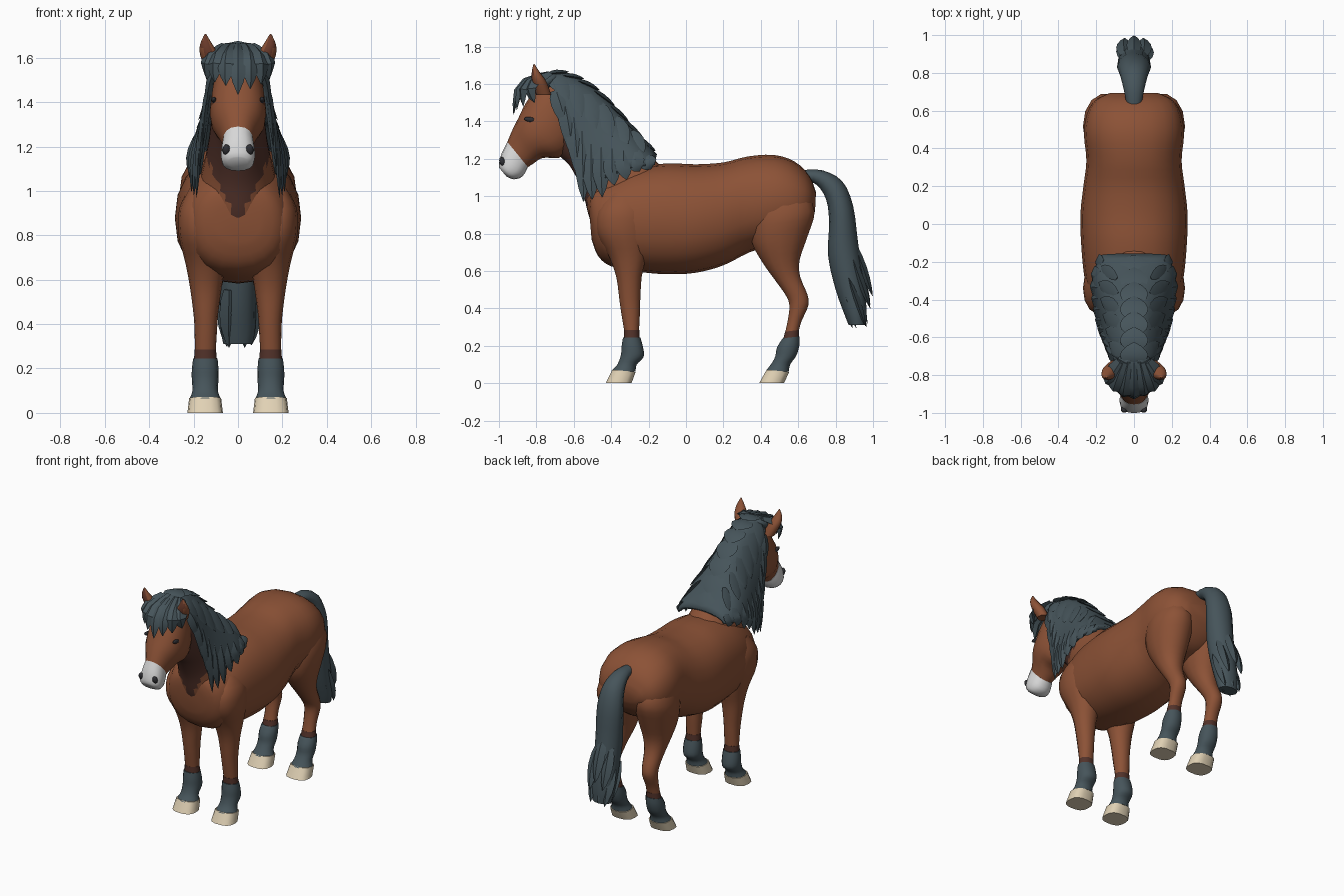
import bpy, bmesh, math
from mathutils import Vector


def mat(name, rgb):
    m = bpy.data.materials.new(name)
    m.diffuse_color = (*rgb, 1)
    return m


COAT = mat("chestnut coat", (0.262, 0.084, 0.037))
THROAT = mat("dark throat brown", (0.085, 0.032, 0.023))
HAIR = mat("slate hair", (0.061, 0.089, 0.103))
HOOF = mat("cream hoof", (0.75, 0.64, 0.46))
MUZZLE = mat("pale muzzle", (0.68, 0.68, 0.68))
DARK = mat("dark eye", (0.03, 0.03, 0.035))
EAR = mat("inner ear brown", (0.15, 0.045, 0.025))


def finish(name, bm, mats, angle=50):
    bmesh.ops.recalc_face_normals(bm, faces=bm.faces)
    me = bpy.data.meshes.new(name)
    bm.to_mesh(me)
    bm.free()
    for m in mats:
        me.materials.append(m)
    me.shade_smooth()
    me.set_sharp_from_angle(angle=math.radians(angle))
    ob = bpy.data.objects.new(name, me)
    bpy.context.collection.objects.link(ob)
    return ob


def spline(rows, f):
    """Catmull-Rom interpolation of equal-length tuples, f in 0..len-1."""
    i = max(0, min(int(f), len(rows) - 2))
    t = f - i
    p = [rows[max(0, min(k, len(rows) - 1))] for k in (i - 1, i, i + 1, i + 2)]
    return [b + 0.5 * t * (c - a + t * (2*a - 5*b + 4*c - d + t * (3*(b - c) + d - a)))
            for a, b, c, d in zip(*p)]


def skin(bm, rings):
    for a, b in zip(rings, rings[1:]):
        n = len(a)
        for k in range(n):
            bm.faces.new((a[k], a[(k + 1) % n], b[(k + 1) % n], b[k]))
    bm.faces.new(rings[0])
    bm.faces.new(rings[-1])


def loft(name, rows, mats, n=16, steps=3, power=2.0, side=1, rule=None):
    """rows: y,z of one edge, y,z of the opposite edge, half width, centre x."""
    bm = bmesh.new()
    rings = []
    rows = [(*r, 0) if len(r) == 5 else r for r in rows]
    for j in range((len(rows) - 1) * steps + 1):
        y1, z1, y2, z2, rx, cx = spline(rows, j / steps)
        ring = []
        for k in range(n):
            a = 2 * math.pi * k / n
            c, s = [math.copysign(abs(v) ** (2 / power), v) for v in (math.cos(a), math.sin(a))]
            ring.append(bm.verts.new((side * cx + rx * c,
                                      (y1 + y2) / 2 + s * (y1 - y2) / 2,
                                      (z1 + z2) / 2 + s * (z1 - z2) / 2)))
        rings.append(ring)
    skin(bm, rings)
    if rule:
        bmesh.ops.recalc_face_normals(bm, faces=bm.faces)
        for f in bm.faces:
            f.material_index = int(rule(f.calc_center_median(), f.normal))
    return finish(name, bm, mats)


def blob(name, loc, size, m, rot=0):
    bm = bmesh.new()
    bmesh.ops.create_uvsphere(bm, u_segments=14, v_segments=8, radius=1)
    ob = finish(name, bm, [m])
    ob.location, ob.scale, ob.rotation_euler = loc, size, (rot, 0, 0)


def lock(bm, pts, out, w, th=0.018):
    """Pointed hair lock with a diamond section along three points."""
    out = Vector(out).normalized()
    rings = []
    for j in range(6):
        f = j / 5 * 2
        c = Vector(spline(pts, f))
        d = Vector(spline(pts, min(f + .1, 2))) - Vector(spline(pts, max(f - .1, 0)))
        s = d.cross(out).normalized()
        u = s.cross(d).normalized()
        g = (0.6, 0.9, 1, 0.85, 0.5, 0.04)[j]
        rings.append([bm.verts.new(c + v) for v in (s*w*g, u*th*g, -s*w*g, -u*th*g)])
    skin(bm, rings)


# torso
loft("torso", [
    (-.52, .95, -.505, .77, .10), (-.505, 1.03, -.47, .68, .185), (-.42, 1.09, -.40, .625, .235),
    (-.28, 1.15, -.25, .595, .265), (-.10, 1.175, -.10, .583, .28), (.05, 1.17, .05, .59, .284),
    (.20, 1.18, .20, .63, .268), (.33, 1.212, .34, .70, .252), (.47, 1.22, .48, .74, .265),
    (.58, 1.185, .58, .77, .25), (.66, 1.11, .65, .84, .205), (.695, 1.02, .69, .92, .13)],
    [COAT], n=20, power=2.25)

# neck with a dark V on the throat
loft("neck", [
    (-.12, 1.15, -.45, .74, .20), (-.22, 1.24, -.515, .88, .165), (-.35, 1.36, -.555, 1.03, .135),
    (-.50, 1.50, -.62, 1.16, .118), (-.64, 1.59, -.68, 1.22, .105), (-.72, 1.61, -.72, 1.30, .09)],
    [COAT, THROAT], n=32, steps=5,
    rule=lambda c, n: abs(c.x) < .45 * (c.z - .84) and (n.y < 0 and n.z < .3))

# head, muzzle, eyes, nostrils
loft("head", [
    (-.70, 1.63, -.60, 1.34, .085), (-.78, 1.60, -.615, 1.25, .115), (-.855, 1.50, -.68, 1.205, .127),
    (-.895, 1.42, -.765, 1.205, .115), (-.93, 1.35, -.815, 1.175, .085),
    (-.955, 1.29, -.845, 1.155, .068)], [COAT], power=2.2)
loft("muzzle", [
    (-.955, 1.29, -.845, 1.155, .069), (-.985, 1.23, -.875, 1.105, .077),
    (-1.0, 1.175, -.92, 1.09, .07), (-.998, 1.15, -.96, 1.105, .045)], [MUZZLE], power=2.3)
for s in (-1, 1):
    blob("eye", (s * .109, -.835, 1.41), (.011, .032, .013), DARK, -.15)
    blob("nostril", (s * .052, -.982, 1.185), (.018, .016, .025), DARK, .3)
    loft("ear", [
        (-.80, 1.54, -.72, 1.54, .036, .105), (-.822, 1.61, -.745, 1.61, .042, .128),
        (-.825, 1.66, -.78, 1.66, .028, .143), (-.815, 1.708, -.808, 1.703, .004, .147)],
        [COAT, EAR], n=12, side=s, rule=lambda c, n: n.y < -.75)

# legs, socks and hooves
front = {
    "upper": [(-.40, 1.02, -.22, 1.0, .05, .17), (-.47, .92, -.20, .92, .085, .18),
              (-.475, .80, -.20, .80, .095, .172), (-.415, .68, -.21, .68, .09, .148),
              (-.375, .57, -.235, .57, .072, .145), (-.358, .45, -.243, .45, .056, .145),
              (-.348, .38, -.245, .38, .051, .145), (-.332, .285, -.25, .285, .047, .147)],
    "band": [(-.333, .285, -.249, .285, .048, .147), (-.333, .245, -.247, .245, .051, .147)],
    "sock": [(-.338, .245, -.243, .245, .055, .147), (-.345, .20, -.228, .19, .06, .148),
             (-.35, .15, -.225, .14, .06, .148), (-.368, .10, -.262, .10, .057, .148),
             (-.40, .066, -.268, .062, .07, .148)],
    "hoof": [(-.395, .072, -.268, .06, .072, .148), (-.43, 0, -.29, 0, .08, .148)]}
hind = {
    "upper": [(.37, 1.02, .64, 1.03, .08, .15), (.345, .88, .692, .92, .125, .145),
              (.35, .75, .655, .79, .117, .14), (.41, .64, .61, .66, .09, .138),
              (.475, .55, .612, .57, .066, .142), (.535, .465, .65, .475, .053, .146),
              (.552, .41, .655, .415, .05, .147), (.542, .33, .62, .335, .044, .147),
              (.53, .275, .605, .285, .045, .147)],
    "band": [(.529, .275, .606, .285, .046, .147), (.52, .24, .605, .25, .05, .147)],
    "sock": [(.516, .24, .608, .25, .054, .147), (.485, .19, .607, .20, .059, .148),
             (.475, .14, .59, .145, .058, .148), (.452, .10, .558, .10, .057, .148),
             (.425, .066, .552, .062, .07, .148)],
    "hoof": [(.43, .072, .553, .06, .072, .148), (.39, 0, .525, 0, .08, .148)]}
for label, leg in (("front", front), ("hind", hind)):
    for part, m in (("upper", COAT), ("band", THROAT), ("sock", HAIR), ("hoof", HOOF)):
        for s in (-1, 1):
            loft(f"{label}_leg_{part}", leg[part], [m], n=14, side=s,
                 power=2.7 if part == "hoof" else 2.1)

# mane: draped sheet from crest (y, z) to side edge (x, y, z)
drape = [(-.73, 1.655, .12, -.67, 1.48), (-.62, 1.635, .15, -.60, 1.27), (-.50, 1.57, .178, -.53, 1.08),
         (-.38, 1.455, .20, -.42, 1.10), (-.27, 1.33, .21, -.29, 1.15), (-.165, 1.215, .17, -.17, 1.165)]


def drape_point(s, t, lift=0):
    cy, cz, ex, ey, ez = spline(drape, s)
    a = abs(t) * math.pi / 2
    w = 1 - math.cos(a)
    x = (ex + lift) * math.sin(min(a, math.pi / 2))
    return Vector((math.copysign(x, t), cy + (ey - cy) * w, cz + (ez - cz) * w + lift * math.cos(a)))


bm = bmesh.new()
grid = [[bm.verts.new(drape_point(i / 3, k / 8)) for k in range(-8, 9)] for i in range(16)]
for a, b in zip(grid, grid[1:]):
    for k in range(16):
        bm.faces.new((a[k], a[k + 1], b[k + 1], b[k]))
sheet = finish("mane_sheet", bm, [HAIR])
mod = sheet.modifiers.new("thickness", "SOLIDIFY")
mod.thickness, mod.offset = .025, 0

bm = bmesh.new()
for i in range(7):                                   # crest tufts
    s = i * .68
    lock(bm, [drape_point(s, 0), drape_point(s + .5, 0, .012), drape_point(s + .95, 0, .028)],
         (0, -.4, 1), .075, .016)
for side in (-1, 1):
    for i in range(6):                               # upper side tufts
        s = .1 + i * .72
        lock(bm, [drape_point(s, side * .3), drape_point(s + .4, side * .45, .01),
                  drape_point(s + .75, side * .6, .02)], (side, 0, .8), .05, .014)
    for i in range(10):                              # jagged lower edge
        s = .1 + i * .49
        lock(bm, [drape_point(s, side * .65), drape_point(s + .12, side * .92, .008),
                  drape_point(s + .3, side * (1.12 + .04 * (i % 2)), .012)], (side, 0, .2), .05, .016)
finish("mane_locks", bm, [HAIR], 35)

# forelock
blob("forelock_crown", (0, -.755, 1.61), (.10, .09, .048), HAIR, .4)
bm = bmesh.new()
for x, y, z in ((0, -.922, 1.435), (.055, -.905, 1.46), (-.055, -.91, 1.475),
                (.105, -.87, 1.48), (-.105, -.87, 1.49), (.14, -.81, 1.50), (-.14, -.81, 1.50)):
    lock(bm, [(x * .5, -.73, 1.655), (x * .95, (y - .83) / 2 - .01, 1.59), (x, y, z)],
         (x * 5, -.8, .6), .05, .022)
finish("forelock", bm, [HAIR], 35)

# tail with ragged tip
loft("tail", [
    (.64, 1.08, .63, 1.14, .04), (.70, 1.06, .73, 1.138, .055), (.75, .98, .835, 1.08, .075),
    (.765, .86, .893, .95, .09), (.76, .68, .92, .75, .088), (.80, .50, .95, .55, .083),
    (.85, .36, .965, .40, .078), (.87, .31, .962, .31, .066)], [HAIR], n=12)
bm = bmesh.new()
for x, y, z in ((0, .998, .465), (.05, .985, .40), (-.05, .985, .42), (.06, .96, .305), (-.05, .965, .30),
                (0, .97, .32), (.03, .91, .295), (-.04, .89, .295)):
    lock(bm, [(x, y - .09, z + .26), (x * 1.1, y - .04, z + .12), (x, y, z)], (x, 1, .2), .04, .02)
finish("tail_locks", bm, [HAIR], 35)
